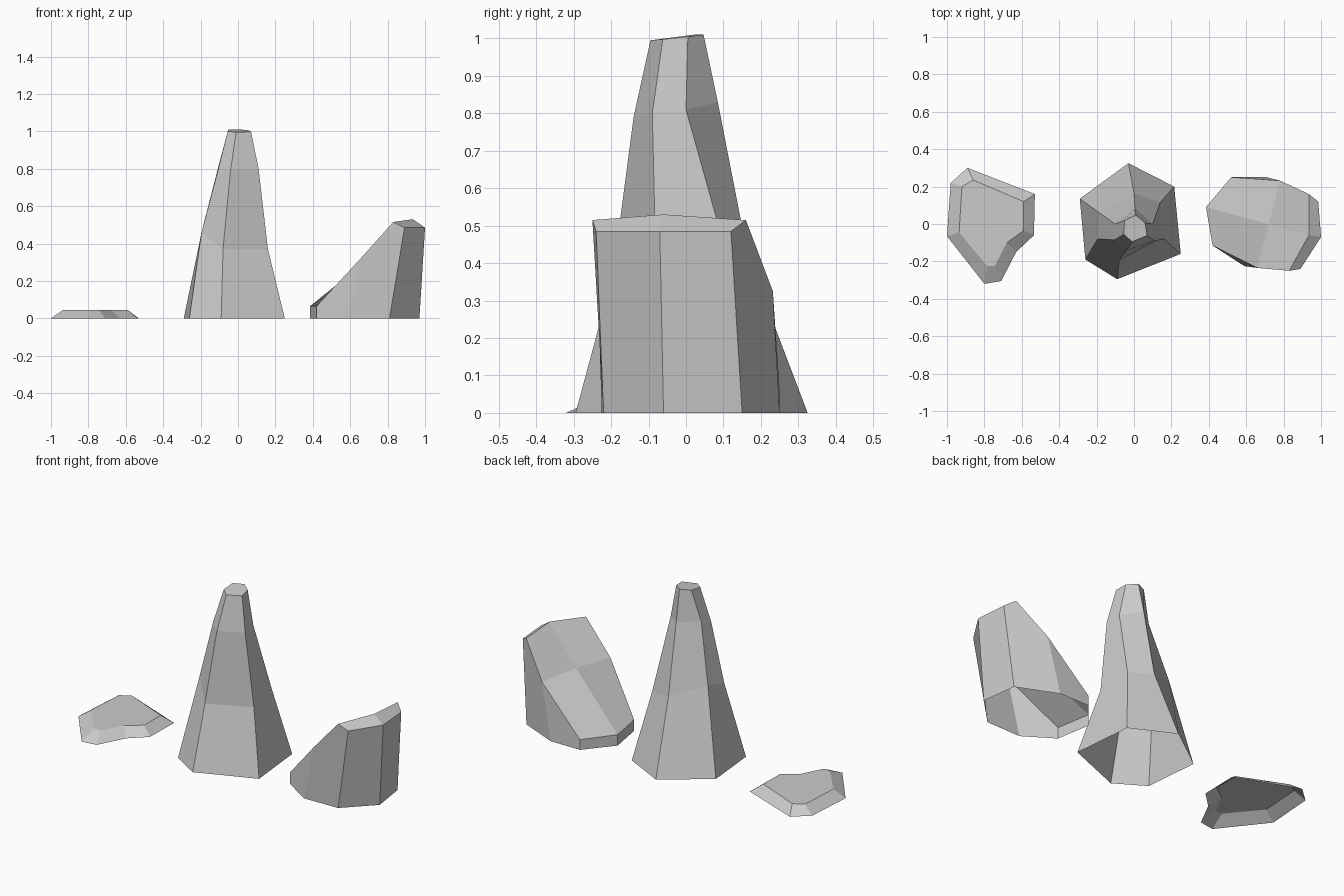
import bpy
import bmesh

if "Cube" in bpy.data.objects:
    bpy.data.objects.remove(bpy.data.objects["Cube"])


def add_ring(bm, pts, z=None):
    return [bm.verts.new((*p[:2], p[2] if z is None else z)) for p in pts]


def bridge(bm, lower, upper):
    n = len(lower)
    for i in range(n):
        j = (i + 1) % n
        bm.faces.new((lower[i], lower[j], upper[j], upper[i]))


def finish(bm, name):
    bm.normal_update()
    mesh = bpy.data.meshes.new(name)
    bm.to_mesh(mesh)
    bm.free()
    bpy.context.collection.objects.link(bpy.data.objects.new(name, mesh))


def loft(name, rings):
    """Counter-clockwise rings joined upward, capped on top, open underneath."""
    bm = bmesh.new()
    loops = [add_ring(bm, r) for r in rings]
    for lower, upper in zip(loops, loops[1:]):
        bridge(bm, lower, upper)
    bm.faces.new(loops[-1])
    finish(bm, name)


# Flat stone: irregular outline with a bevelled rim
slab_base = [(-.98, .22), (-1, -.065), (-.80, -.32), (-.71, -.305),
             (-.63, -.15), (-.535, -.06), (-.53, .16), (-.89, .30)]
slab_top = [(-.92, .20), (-.935, -.045), (-.785, -.225), (-.745, -.225),
            (-.68, -.10), (-.59, -.035), (-.59, .12), (-.86, .235)]
loft("flat_stone", [[(x, y, 0) for x, y in slab_base],
                    [(x, y, .045) for x, y in slab_top]])

# Tall spire: six sides tapering in three stages
loft("rock_spire", [
    [(-.26, -.19, 0), (-.09, -.295, 0), (.25, -.16, 0),
     (.215, .20, 0), (-.03, .325, 0), (-.29, .135, 0)],
    [(-.195, -.08, .46), (-.08, -.195, .37), (.16, -.08, .37),
     (.14, .115, .40), (0, .165, .42), (-.185, .06, .50)],
    [(-.105, -.085, .80), (-.04, -.14, .79), (.11, -.09, .80),
     (.10, 0, .81), (.005, .085, .83), (-.10, 0, .83)],
    [(-.055, -.055, 1), (-.01, -.095, .995), (.07, -.062, .998),
     (.06, .005, 1.005), (.01, .047, 1.01), (-.05, .02, 1.01)],
])

# Slanted boulder: eight walls, a cut slope and a chamfered crest
bm = bmesh.new()
base = add_ring(bm, [(.42, -.115), (.59, -.225), (.81, -.22), (.97, -.06),
                     (.94, .15), (.71, .25), (.52, .25), (.385, .09)], 0)
rim = add_ring(bm, [(.42, -.115, .065), (.66, -.235, .325), (.89, -.24, .485),
                    (1, -.07, .485), (.985, .12, .485), (.78, .232, .325),
                    (.52, .25, .06), (.385, .09, .065)])
crest = add_ring(bm, [(.83, -.25, .515), (.935, -.06, .53), (.935, .16, .515)])
mid = bm.verts.new((.72, 0, .335))
l2, m, q1, q2, q3, n, k, l1 = rim
p1, p2, p3 = crest
for i in (0, 2, 3, 5, 6, 7):
    j = (i + 1) % 8
    bm.faces.new((base[i], base[j], rim[j], rim[i]))
for f in ((base[1], base[2], q1, p1, m), (base[4], base[5], n, p3, q3),
          (q1, q2, p2, p1), (q2, q3, p3, p2),
          (mid, p2, p3, n), (mid, m, p1, p2),
          (mid, l1, l2, m), (mid, n, k, l1)):
    bm.faces.new(f)
finish(bm, "slanted_boulder")
